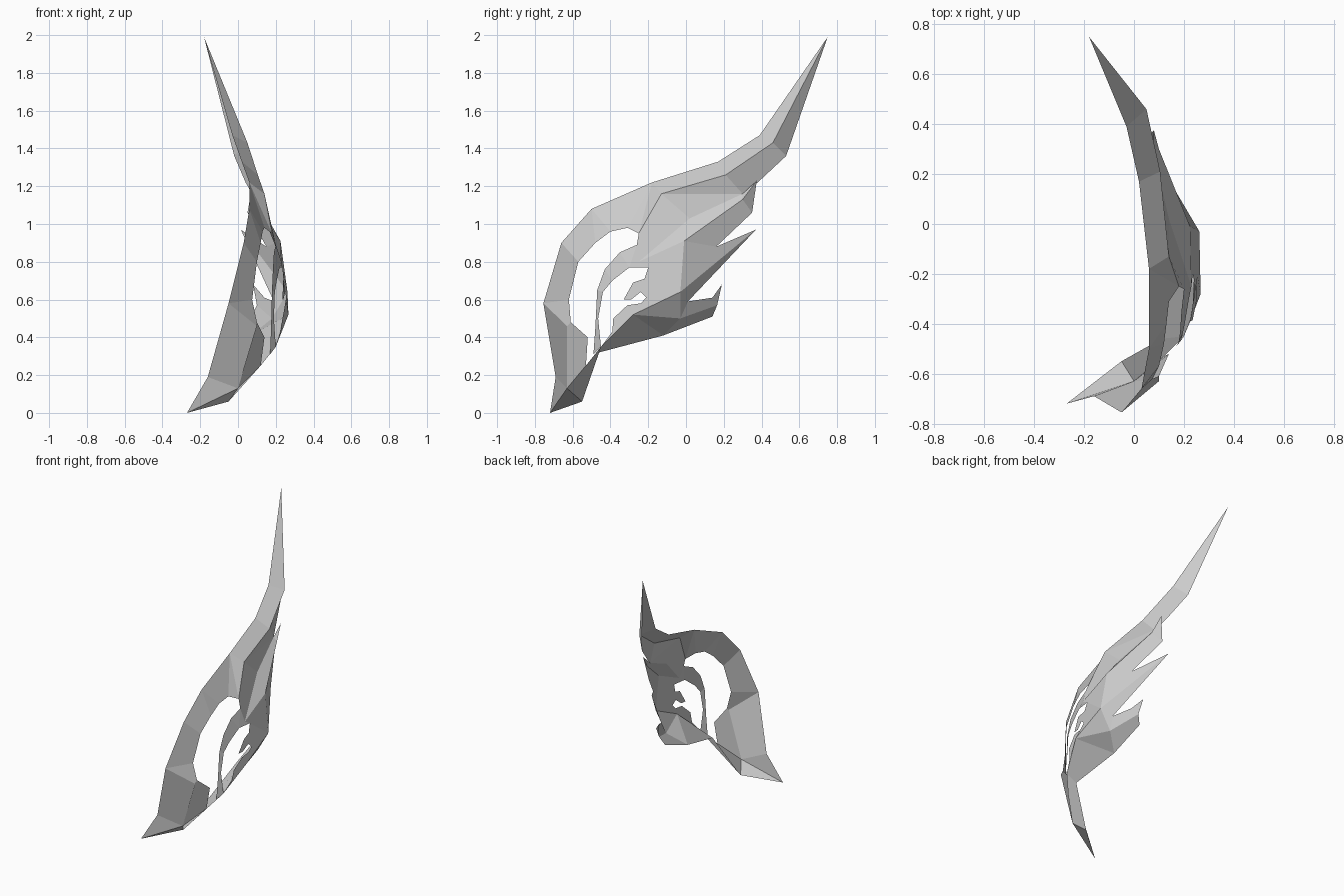
import bpy
import bmesh

cube = bpy.data.objects.get("Cube")
if cube:
    bpy.data.objects.remove(cube, do_unlink=True)

grey = bpy.data.materials.new("plain_grey")
grey.use_nodes = True
grey.diffuse_color = (.6, .6, .6, 1)
grey.node_tree.nodes["Principled BSDF"].inputs["Base Color"].default_value = (.6, .6, .6, 1)


def strip(rail_a, rail_b):
    """Faces between two rails of equal length; repeated points give triangles."""
    faces = []
    for a, b, c, d in zip(rail_a, rail_a[1:], rail_b[1:], rail_b):
        faces.append(list(dict.fromkeys((a, b, c, d))))
    return faces


def sheet(name, faces):
    """Flat-shaded open sheet whose faces all look outward to +x."""
    bm = bmesh.new()
    made = {}
    for corners in faces:
        for point in corners:
            if point not in made:
                made[point] = bm.verts.new(point)
        face = bm.faces.new([made[point] for point in corners])
        face.normal_update()
        if face.normal.x < 0:
            face.normal_flip()
    mesh = bpy.data.meshes.new(name)
    bm.to_mesh(mesh)
    bm.free()
    mesh.materials.append(grey)
    bpy.context.scene.collection.objects.link(bpy.data.objects.new(name, mesh))


# Outer silhouette from the horn down to the chin
horn_tip = (-.18, .75, 1.99)
horn_top = (-.03, .39, 1.47)
top_back = (.02, .17, 1.33)
top_mid = (.06, -.18, 1.22)
top_front = (.06, -.5, 1.08)
brow = (.03, -.66, .9)
face_front = (-.05, -.755, .58)
chin_front = (-.16, -.69, .19)
bottom_tip = (-.27, -.72, 0)
spike_back = (-.05, -.55, .06)

# Creases and the underside of the horn
horn_ridge = (.05, .46, 1.43)
ridge_back = (.105, .21, 1.26)
ridge_mid = (.14, -.13, 1.16)
horn_under = (-.02, .53, 1.36)
under_back = (.04, .38, 1.22)
under_mid = (.075, .3, 1.16)
cheek_crease = (.1, -.63, .46)
chin_crease = (0, -.63, .13)

# Blades
blade_front = (.23, -.25, .8)
blade_fold = (.14, .02, 1.03)
blade_tip = (.08, .375, 1.23)
blade_edge = (.1, .3, 1.13)
blade_mid = (.225, -.01, .91)
blade_low = (.05, .35, 1.06)
blade_notch = (.15, .16, .88)
thorn_root = (.262, -.03, .64)
thorn_tip = (.015, .37, .97)
thorn_under = (.19, .01, .59)

# Jaw and fin
jaw_joint = (.2, -.45, .35)
jaw_inner = (.11, -.46, .32)
jaw_ridge = (.267, -.28, .52)
jaw_back = (.18, -.03, .5)
jaw_base = (.07, -.12, .41)
jaw_tail = (.07, .14, .51)
fin_notch = (.14, .14, .61)
fin_tip = (.08, .19, .68)
fin_end = (.1, .165, .57)

# Rails around the two openings
opening_end = (.18, -.25, .95)
opening_foot = (.12, -.53, .25)
inner_cheek = (.1, -.61, .48)
inner_barb = (.14, -.52, .4)
inner_rail = [opening_end, opening_end, (.14, -.31, .98), (.13, -.4, .96),
              (.12, -.48, .9), (.1, -.57, .8), (.075, -.62, .6), inner_cheek]
strand_top = (.2, -.26, .89)
strand_front = [(.17, -.49, .31), (.175, -.48, .45), (.18, -.47, .65),
                (.185, -.43, .76), (.19, -.35, .85), strand_top]
slot_top = (.22, -.3, .77)
slot_corner = (.235, -.2, .77)
strand_back = [jaw_joint, (.19, -.465, .5), (.195, -.44, .64),
               (.205, -.39, .7), slot_top, slot_top]
slot_rail = [(.225, -.39, .43), (.235, -.385, .5), (.25, -.31, .57),
             (.25, -.24, .58), (.255, -.21, .61), (.25, -.24, .64),
             (.24, -.29, .6), (.235, -.33, .6), (.245, -.28, .69), (.24, -.22, .71)]

# Horn and its upper ridge
sheet("horn", [
    [horn_tip, horn_top, horn_ridge],
    [horn_tip, horn_ridge, horn_under],
    [horn_top, top_back, ridge_back, horn_ridge],
    [top_back, top_mid, ridge_mid, ridge_back],
    [horn_ridge, ridge_back, under_mid, under_back, horn_under],
    [ridge_back, ridge_mid, under_mid],
    [ridge_mid, under_mid, blade_fold],
])

# Curved front band
outer_rail = [ridge_mid, top_mid, top_mid, top_front, top_front,
              brow, face_front, cheek_crease]
sheet("front_band", strip(outer_rail, inner_rail) + [
    [face_front, chin_front, chin_crease, cheek_crease],
    [cheek_crease, chin_crease, opening_foot, inner_barb, inner_cheek],
])

# Pointed chin
sheet("chin_spike", [
    [bottom_tip, chin_front, chin_crease],
    [bottom_tip, chin_crease, spike_back],
    [chin_crease, opening_foot, jaw_joint, jaw_inner, spike_back],
])

# Thin strand between the openings
sheet("strand", strip(strand_front, strand_back))

# Central side plate with the notched opening
sheet("side_plate", [
    [opening_end, ridge_mid, blade_fold, blade_front, strand_top],
    [strand_top, blade_front, slot_corner, slot_top],
    [blade_front, blade_mid, thorn_root, slot_corner],
    [slot_corner, thorn_root, jaw_ridge, jaw_joint] + slot_rail,
    [thorn_root, jaw_ridge, jaw_back],
])

# Swept blades
sheet("upper_blade", [
    [blade_front, blade_fold, under_mid, blade_edge, blade_mid],
    [under_mid, blade_tip, blade_edge],
    [blade_mid, blade_edge, blade_low, blade_notch],
    [blade_edge, blade_tip, blade_low],
])
sheet("lower_blade", [
    [blade_mid, blade_notch, thorn_tip, thorn_root],
    [thorn_root, thorn_tip, thorn_under, jaw_back],
])

# Jaw underside and small rear fin
sheet("jaw", [
    [jaw_ridge, jaw_joint, jaw_inner, jaw_base],
    [jaw_ridge, jaw_base, jaw_back],
    [jaw_back, jaw_base, jaw_tail, fin_end],
])
sheet("rear_fin", [[jaw_back, thorn_under, fin_notch, fin_tip, fin_end]])
